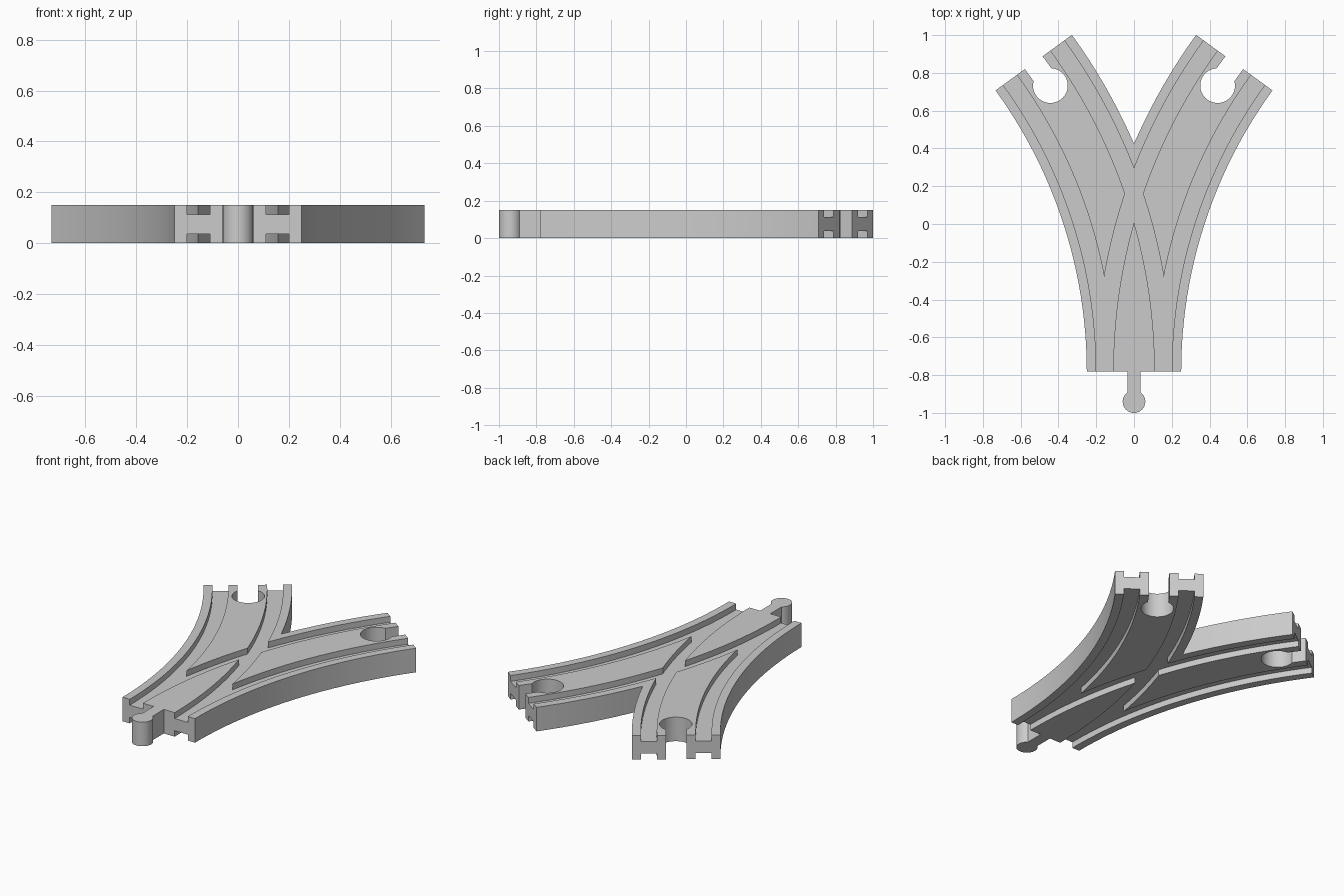
import bpy, bmesh
from math import sin, cos, asin, acos, pi, radians
from mathutils import Vector

if "Cube" in bpy.data.objects:
    bpy.data.objects.remove(bpy.data.objects["Cube"])

RADIUS, SWEEP, STEPS = 2.78, radians(36), 24      # centre line of each branch
START_Y, HALF, HEIGHT = -0.78, 0.25, 0.15
GROOVE_IN, GROOVE_OUT, DEPTH = 0.11, 0.20, 0.037

grey = bpy.data.materials.new("light grey")
grey.use_nodes = True
grey.diffuse_color = (0.6, 0.6, 0.6, 1)
grey.node_tree.nodes["Principled BSDF"].inputs["Base Color"].default_value = grey.diffuse_color


def on_branch(t, offset):
    """Point on the right-hand curving branch, offset sideways from its centre line."""
    r = RADIUS - offset
    return Vector((RADIUS - r * cos(t), START_Y + r * sin(t)))


def branch_arc(offset, t0=0.0):
    angles = [SWEEP * i / STEPS for i in range(STEPS + 1)]
    return [on_branch(t0, offset)] + [on_branch(t, offset) for t in angles if t > t0 + 0.005]


def mirrored(points):
    return [Vector((-p.x, p.y)) for p in reversed(points)]


def prism(name, outline, spans):
    """Extrude a closed outline between each pair of heights."""
    bm = bmesh.new()
    for z0, z1 in spans:
        face = bm.faces.new([bm.verts.new((p.x, p.y, z0)) for p in outline])
        out = bmesh.ops.extrude_face_region(bm, geom=[face])["geom"]
        verts = [g for g in out if isinstance(g, bmesh.types.BMVert)]
        bmesh.ops.translate(bm, verts=verts, vec=(0, 0, z1 - z0))
    bmesh.ops.recalc_face_normals(bm, faces=bm.faces)
    mesh = bpy.data.meshes.new(name)
    bm.to_mesh(mesh)
    bm.free()
    mesh.materials.append(grey)
    obj = bpy.data.objects.new(name, mesh)
    bpy.context.collection.objects.link(obj)
    return obj


# Front connecting peg, right half of its outline
PEG_R, NECK, PEG_Y = 0.06, 0.035, -0.94
peg_end = pi - asin(NECK / PEG_R)
peg = [Vector((PEG_R * sin(peg_end * i / 16), PEG_Y - PEG_R * cos(peg_end * i / 16)))
       for i in range(17)]
peg.append(Vector((NECK, START_Y)))

# Round socket with a narrow mouth at the branch end
SOCKET_R, MOUTH = 0.092, 0.058
tangent = Vector((sin(SWEEP), cos(SWEEP)))
side = Vector((cos(SWEEP), -sin(SWEEP)))
end = on_branch(SWEEP, 0)
centre = end - tangent * 0.15
first = asin(MOUTH / SOCKET_R)
socket = [end + side * MOUTH]
for i in range(33):
    p = first + (2 * pi - 2 * first) * i / 32
    socket.append(centre + SOCKET_R * (cos(p) * tangent + sin(p) * side))
socket.append(end - side * MOUTH)

# Whole track plate: right half outline joined to its mirror image
crotch = acos(RADIUS / (RADIUS + HALF))
inner = branch_arc(-HALF, crotch)[::-1]
inner[-1].x = 0
right_half = peg + branch_arc(HALF) + socket + inner
track = prism("forked_track", right_half + mirrored(right_half)[1:-1], [(0, HEIGHT)])

# Wheel grooves along both branches, cut in top and bottom
spans = [(-0.05, DEPTH), (HEIGHT - DEPTH, HEIGHT + 0.05)]
overrun = 0.1
for a, b in ((GROOVE_IN, GROOVE_OUT), (-GROOVE_OUT, -GROOVE_IN)):
    edges = []
    for offset in (a, b):
        arc = branch_arc(offset)
        edges.append([arc[0] - Vector((0, overrun))] + arc + [arc[-1] + tangent * overrun])
    strip = edges[0] + edges[1][::-1]
    for outline in (strip, mirrored(strip)):
        cutter = prism("groove_cutter", outline, spans)
        cutter.hide_render = True
        mod = track.modifiers.new("groove", 'BOOLEAN')
        mod.operation, mod.solver, mod.object = 'DIFFERENCE', 'EXACT', cutter
        bpy.context.view_layer.objects.active = track
        bpy.ops.object.modifier_apply(modifier=mod.name)
        bpy.data.objects.remove(cutter)

# Smooth curved walls, crisp edges
bpy.ops.object.select_all(action='DESELECT')
track.select_set(True)
bpy.context.view_layer.objects.active = track
bpy.ops.object.shade_smooth_by_angle(angle=radians(30))
